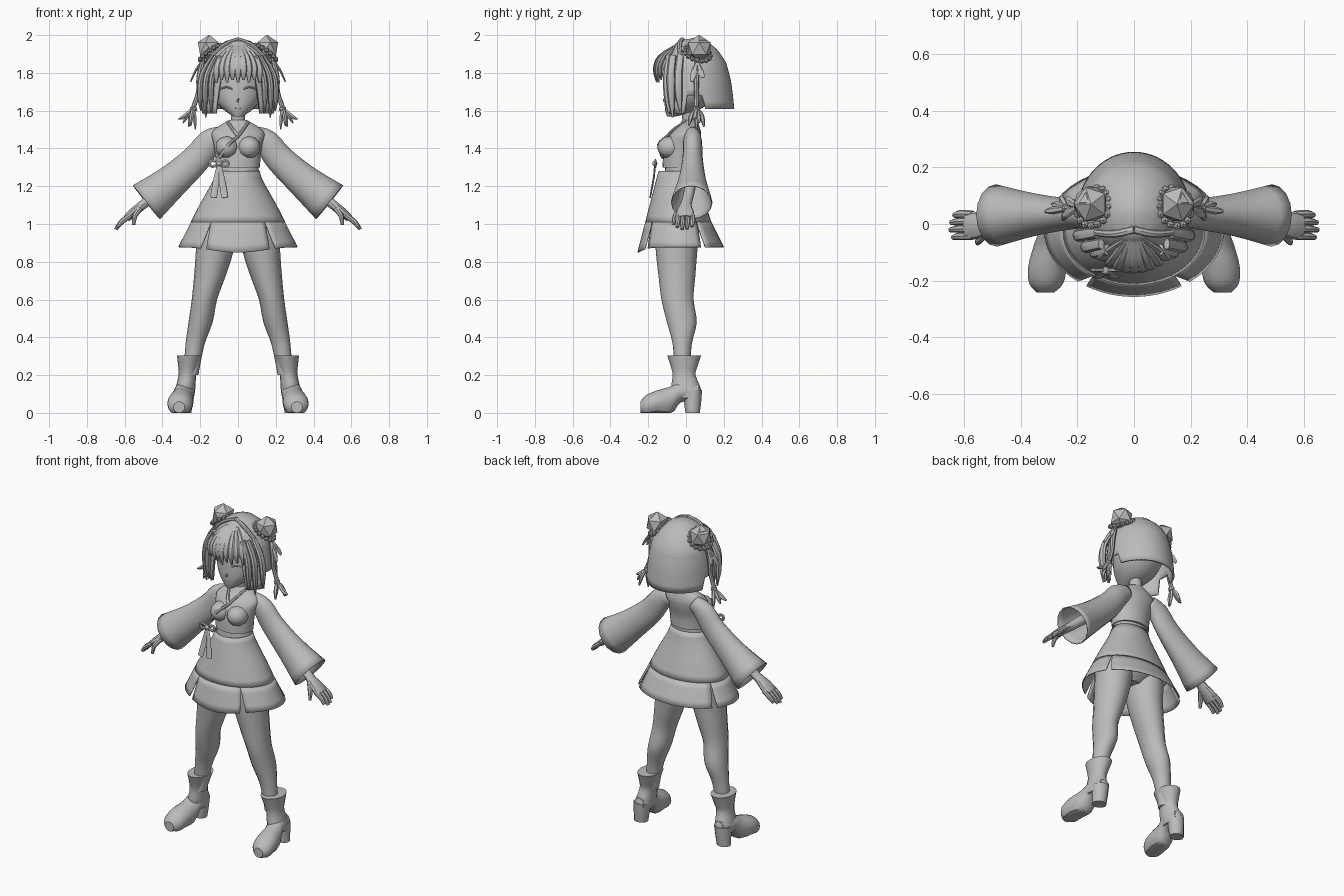
import bpy, bmesh, math
from mathutils import Vector, Matrix

if "Cube" in bpy.data.objects:
    bpy.data.objects.remove(bpy.data.objects["Cube"], do_unlink=True)

GREY = (0.5, 0.5, 0.5, 1.0)
clay = bpy.data.materials.new("plain_grey")
clay.use_nodes = True
clay.diffuse_color = GREY
clay.node_tree.nodes["Principled BSDF"].inputs["Base Color"].default_value = GREY

X, Y, Z = Vector((1, 0, 0)), Vector((0, 1, 0)), Vector((0, 0, 1))
parts = []


def finish(name, bm, mirror=False, thick=0.0):
    """Turn a bmesh into a named part, optionally mirrored and thickened."""
    bmesh.ops.remove_doubles(bm, verts=bm.verts, dist=0.0003)
    bmesh.ops.recalc_face_normals(bm, faces=bm.faces)
    mesh = bpy.data.meshes.new(name)
    bm.to_mesh(mesh)
    bm.free()
    mesh.materials.append(clay)
    ob = bpy.data.objects.new(name, mesh)
    bpy.context.scene.collection.objects.link(ob)
    if thick:
        mod = ob.modifiers.new("thickness", 'SOLIDIFY')
        mod.thickness, mod.offset = thick, -1
    if mirror:
        mod = ob.modifiers.new("other_side", 'MIRROR')
        mod.use_mirror_merge = False
    parts.append(ob)
    return ob


def smooth_rings(rings, steps):
    """Catmull-Rom interpolation through (x, y, z, a, b) rings."""
    r = [Vector(v) for v in rings]
    r = [r[0]] + r + [r[-1]]
    out = []
    for p, q, s, t in zip(r, r[1:], r[2:], r[3:]):
        for i in range(steps):
            u = i / steps
            out.append(q + (s - p) * u / 2 + (p * 2 - q * 5 + s * 4 - t) * u * u / 2
                       + (q * 3 - p - s * 3 + t) * u ** 3 / 2)
    return out + [r[-1]]


def tube(name, rings, side, n=16, along=None, caps=True, steps=3, floor=False, **kw):
    """Loft ellipses; a is the radius along side, b the other one."""
    rs = smooth_rings(rings, steps)
    pts = [Vector(r[:3]) for r in rs]
    bm = bmesh.new()
    loops = []
    for i, (p, r) in enumerate(zip(pts, rs)):
        t = along or (pts[min(i + 1, len(pts) - 1)] - pts[max(i - 1, 0)]).normalized()
        u = (side - t * side.dot(t)).normalized()
        v = t.cross(u)
        loop = []
        for k in range(n):
            w = math.tau * k / n
            co = p + u * (math.cos(w) * abs(r[3])) + v * (math.sin(w) * abs(r[4]))
            if floor:
                co.z = max(co.z, 0)
            loop.append(bm.verts.new(co))
        loops.append(loop)
    for lo, hi in zip(loops, loops[1:]):
        for k in range(n):
            bm.faces.new((lo[k], lo[(k + 1) % n], hi[(k + 1) % n], hi[k]))
    if caps:
        bm.faces.new(loops[0])
        bm.faces.new(loops[-1])
    return finish(name, bm, **kw)


def body(name, rows, **kw):
    """Stack of level ellipses from (z, half width, front y, back y)."""
    rings = [(0, (f + b) / 2, z, w, (b - f) / 2) for z, w, f, b in rows]
    return tube(name, rings, X, n=24, along=Z, **kw)


def ball(name, loc, scale, sub=2, **kw):
    bm = bmesh.new()
    bmesh.ops.create_icosphere(bm, subdivisions=sub, radius=1,
                               matrix=Matrix.LocRotScale(Vector(loc), None, Vector(scale)))
    return finish(name, bm, **kw)


def egg(rows, mid, angle, z):
    """Point on a shell profile; angle 0 faces the front."""
    for (z0, *p), (z1, *q) in zip(rows, rows[1:]):
        if z >= z1 or z1 == rows[-1][0]:
            u = (z0 - z) / (z0 - z1)
            w, f, b = [i + (j - i) * u for i, j in zip(p, q)]
            break
    c = math.cos(angle)
    return Vector((w * math.sin(angle), mid - (mid - f if c > 0 else b - mid) * c, z))


def patch(name, fn, cols, rows, **kw):
    """Grid surface from fn(u, v)."""
    bm = bmesh.new()
    g = [[bm.verts.new(fn(i / cols, j / rows)) for j in range(rows + 1)] for i in range(cols + 1)]
    for i in range(cols):
        for j in range(rows):
            bm.faces.new((g[i][j], g[i + 1][j], g[i + 1][j + 1], g[i][j + 1]))
    return finish(name, bm, **kw)


# Torso, cropped bodice, pelvis and neck
body("waist", [(1.2, .125, -.12, .05), (1.3, .108, -.11, .045), (1.4, .11, -.1, .05)])
body("bodice", [(1.3, .116, -.125, .058), (1.37, .121, -.12, .06), (1.43, .13, -.11, .075),
                (1.48, .14, -.08, .08), (1.52, .1, -.04, .07), (1.55, .045, -.02, .055)])
ball("bust", (.058, -.085, 1.405), (.062, .068, .06), mirror=True)
body("pelvis", [(1.25, .12, -.12, .05), (1.1, .18, -.15, .08), (1, .17, -.15, .08), (.93, .06, -.1, .02)])
tube("neck", [(0, .02, 1.5, .045, .04), (0, .015, 1.56, .037, .035), (0, .01, 1.64, .04, .04)], X)

# Crossed collar
tube("collar_long", [(.055, 0, 1.54, .01, .008), (.03, -.06, 1.505, .01, .008), (0, -.1, 1.465, .01, .008),
                     (-.05, -.145, 1.42, .01, .008), (-.1, -.125, 1.35, .01, .006)], X, n=8)
tube("collar_short", [(-.055, 0, 1.54, .01, .008), (-.03, -.06, 1.505, .01, .008),
                      (0, -.095, 1.465, .01, .006)], X, n=8)

# Skirt with four slit flaps
SKIRT = [(1.28, .115, -.145, .05), (1.24, .126, -.157, .06), (1.2, .148, -.167, .07),
         (1.1, .205, -.193, .105), (1.01, .25, -.216, .135), (.84, .335, -.26, .22)]
SLIT_TOP = 1.01
patch("skirt_yoke", lambda u, v: egg(SKIRT, -.03, math.tau * u, 1.28 + (SLIT_TOP - 1.28) * v), 48, 8, thick=.006)


def flap(name, start, end):
    def fn(u, v):
        gap = math.radians(3.5) * v
        a = math.radians(start) + gap + (math.radians(end - start) - 2 * gap) * u
        hem = .878 - .028 * max(0, math.cos(a)) ** 6
        return egg(SKIRT, -.03, a, SLIT_TOP + (hem - SLIT_TOP) * v)
    patch(name, fn, 12, 4, thick=.006)


for label, start, end in (("front", -35, 35), ("left", 35, 122), ("back", 122, 238), ("right", 238, 325)):
    flap("skirt_flap_" + label, start, end)

# Bow and hanging sash
for s in (-1, 1):
    loop = [(-.1 + s * .05 * math.sin(w) * (w < 9), -.162, 1.32 + .016 * math.sin(2 * w), .006, .009)
            for w in [math.pi * k / 8 for k in range(9)]]
    tube("bow_loop", loop, Y, n=6, steps=1)
    tube("sash_tail", [(-.1, -.165, 1.32, .008, .004), (-.1 + s * .012, -.17, 1.25, .016, .005),
                       (-.1 + s * .03, -.19, 1.14, .018, .004)], X, n=8)
ball("bow_knot", (-.1, -.165, 1.32), (.016, .014, .014))

# Wide sleeves, arms and hands
tube("sleeve", [(.085, .035, 1.475, .04, .045), (.15, .035, 1.435, .05, .067), (.22, .035, 1.345, .054, .076),
                (.35, .033, 1.225, .075, .09), (.485, .03, 1.115, .11, .115)],
     Y, caps=False, mirror=True, thick=.006)
tube("arm", [(.2, .03, 1.36, .035, .035), (.4, .02, 1.19, .03, .03), (.5, 0, 1.105, .03, .025),
             (.55, -.005, 1.065, .047, .024), (.59, -.005, 1.03, .05, .02)], Y, n=12, mirror=True)
for k in range(4):
    y = -.043 + .026 * k
    reach = (.01, 0, .003, .014)[k]
    tube("finger", [(.57, y, 1.045, .013, .015), (.615, y, 1.013, .014, .014),
                    (.648 - reach, y - .004, .972 + reach, .009, .009)], Y, n=8, mirror=True)
tube("thumb", [(.52, -.025, 1.08, .016, .016), (.545, -.055, 1.045, .015, .014),
               (.552, -.068, .995, .008, .008)], Y, n=8, mirror=True)

# Legs and heeled boots
tube("leg", [(.11, -.04, 1.08, .09, .08), (.115, -.045, .98, .115, .105), (.123, -.05, .86, .11, .1),
             (.15, -.048, .72, .097, .083), (.178, -.045, .6, .085, .067), (.198, -.022, .48, .079, .064),
             (.228, -.02, .36, .05, .05), (.25, -.02, .2, .04, .04)], Y, along=Z, mirror=True)
tube("boot_shaft", [(.256, -.01, .305, .09, .067), (.262, -.01, .25, .072, .055), (.268, -.01, .2, .061, .047),
                    (.278, 0, .13, .078, .052), (.283, .01, .08, .07, .05)], Y, along=Z, mirror=True)
tube("boot_foot", [(.28, .07, .12, .035, .035), (.28, .03, .11, .05, .05), (.285, -.03, .11, .053, .055),
                   (.295, -.08, .065, .06, .075), (.305, -.15, .055, .068, .065),
                   (.31, -.21, .04, .06, .055), (.312, -.242, .03, .03, .03)],
     X, along=Y, floor=True, mirror=True)
tube("boot_heel", [(.282, .035, .12, .05, .05), (.286, .035, .05, .045, .046), (.29, .035, 0, .038, .043)],
     Y, along=Z, n=12, steps=1, mirror=True)

# Head and face
body("head", [(1.568, .022, -.1, -.06), (1.6, .07, -.11, .06), (1.65, .118, -.113, .13), (1.72, .145, -.108, .17),
              (1.8, .15, -.1, .18), (1.88, .135, -.08, .17), (1.94, .06, -.03, .1)])
ball("nose", (0, -.112, 1.655), (.008, .012, .012), sub=1)
tube("lashes", [(.03, -.109, 1.715, .004, .004), (.06, -.1, 1.725, .005, .005),
                (.095, -.078, 1.715, .004, .004)], Z, n=6, mirror=True)
tube("mouth", [(-.015, -.109, 1.615, .003, .003), (.015, -.109, 1.615, .003, .003)], Z, n=6)

# Hair shell: fringe edge, long side locks, open bob at the back
HAIR = [(1.985, 0, .04, .04), (1.97, .065, -.04, .11), (1.92, .13, -.09, .17), (1.85, .172, -.12, .215),
        (1.75, .19, -.13, .24), (1.65, .198, -.125, .252), (1.56, .203, -.12, .258)]


def hair_point(u, v):
    a = math.tau * u
    d = math.degrees(min(a, math.tau - a))
    low = 1.79 if d < 36 else 1.585 if d < 75 else 1.68 if d < 104 else 1.61
    return egg(HAIR, .04, a, 1.985 + (low - 1.985) * v ** 1.5)


patch("hair_shell", hair_point, 60, 14, thick=.012)
for k in range(9):
    x = (k - 4) * .028
    y = -.163 + x * x * 3.5
    tube("fringe_strand", [(x * .3, -.055, 1.945, .008, .006), (x * .75, y + .025, 1.885, .02, .012),
                           (x, y, 1.82, .021, .012), (x * 1.03, y + .008, 1.75 + .012 * (k % 2), .006, .004)],
         X, n=8, mirror=False)
for x, y, low in ((.135, -.09, 1.59), (.165, -.07, 1.565), (.19, -.03, 1.6)):
    tube("side_lock", [(x * .7, y, 1.89, .012, .02), (x, y - .01, 1.79, .016, .022),
                       (x * 1.06, y - .008, 1.68, .015, .02), (x * 1.03, y, low, .004, .006)],
         X, n=8, mirror=True)
tube("hair_band", [(0, -.02, 1.978, .014, .01), (.07, -.035, 1.95, .014, .012),
                   (.135, -.03, 1.89, .012, .012)], Y, n=8, mirror=True)

# Buns ringed by beaded braids
ball("bun", (.152, .07, 1.93), (.068, .07, .072), sub=1, mirror=True)
ball("bun_knob", (.16, .075, 1.958), (.038, .042, .036), sub=1, mirror=True)
axis = Vector((.55, .25, .8)).normalized()
p = axis.cross(Y).normalized()
q = axis.cross(p)
for k in range(16):
    w = math.tau * k / 16
    at = Vector((.142, .06, 1.905)) + (p * math.cos(w) + q * math.sin(w)) * .069
    ball("braid_bead", at, (.015, .015, .015), sub=1, mirror=True)

# Hanging plaits, ribbons and tassels
tube("plait", [(.185, .06, 1.88, .012, .012), (.205, .055, 1.78, .015, .015), (.21, .055, 1.7, .012, .012),
               (.235, .055, 1.62, .013, .013)], Y, n=8, mirror=True)
for y, x, z in ((.03, .25, 1.755), (.09, .24, 1.775)):
    tube("ribbon", [(.195, .06, 1.86, .006, .006), (.225, (y + .06) / 2, 1.81, .018, .007),
                    (x, y, z, .01, .004)], Y, n=6, mirror=True)
ball("tassel_knot", (.235, .055, 1.61), (.022, .022, .018), sub=1, mirror=True)
for dx, dy, low in ((-.015, .0, 1.5), (.01, -.04, 1.52), (.02, .04, 1.515), (.05, .015, 1.535), (.075, -.01, 1.555)):
    tube("tassel_strand", [(.235, .055, 1.615, .008, .008), (.24 + dx * .6, .055 + dy * .7, 1.57, .014, .012),
                           (.24 + dx, .055 + dy, low, .005, .004)], Y, n=6, mirror=True)

# Smooth shading with sharp creases
bpy.ops.object.select_all(action='DESELECT')
for ob in parts:
    ob.select_set(True)
bpy.context.view_layer.objects.active = parts[0]
bpy.ops.object.shade_smooth_by_angle(angle=math.radians(32))
